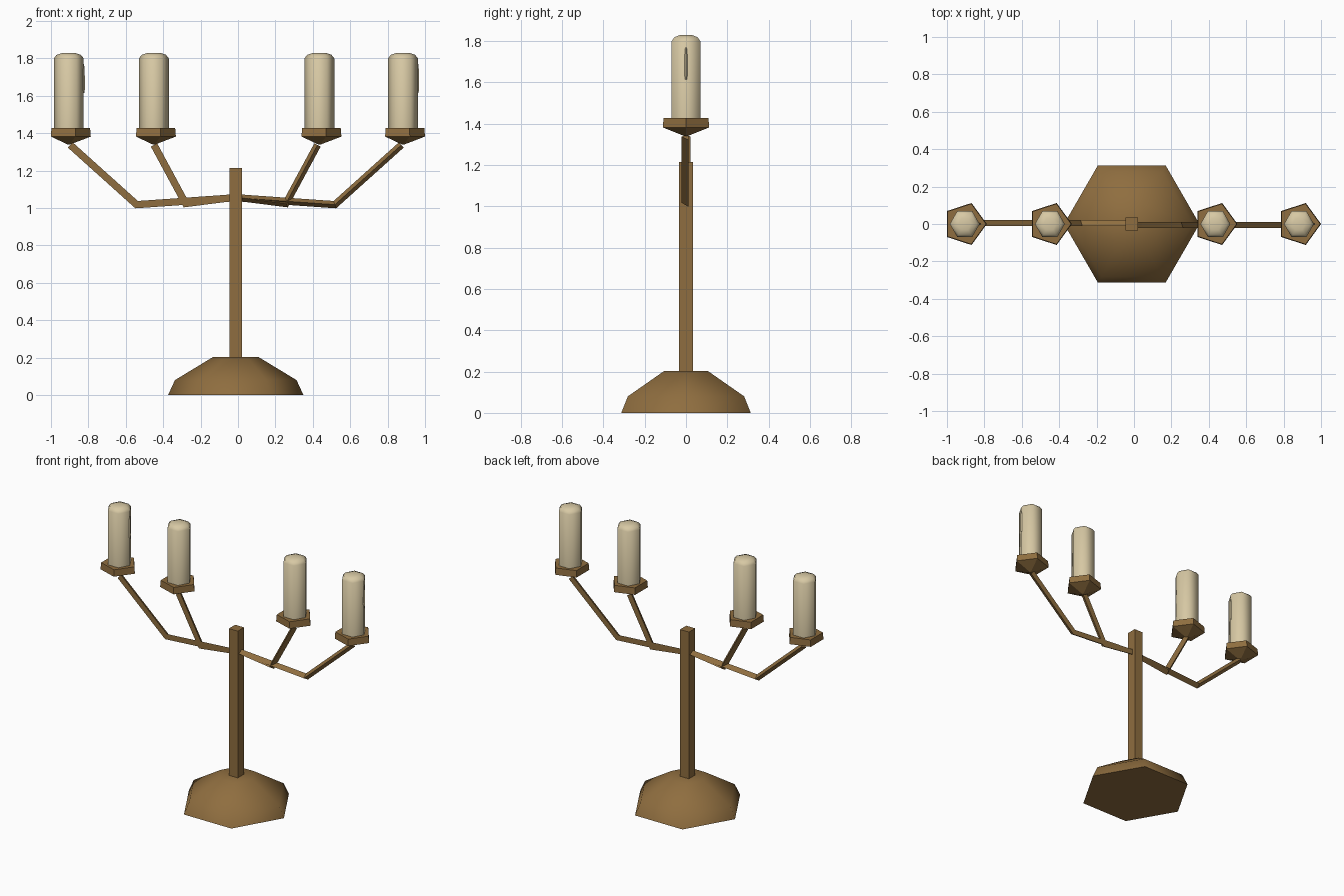
import bpy, bmesh, math
from mathutils import Vector

if "Cube" in bpy.data.objects:
    bpy.data.objects.remove(bpy.data.objects["Cube"])

CX = -0.012  # axis of the stand


def material(name, rgb):
    m = bpy.data.materials.new(name)
    m.diffuse_color = (*rgb, 1)
    m.use_nodes = True
    m.node_tree.nodes["Principled BSDF"].inputs["Base Color"].default_value = m.diffuse_color
    return m


bronze = material("aged bronze", (0.275, 0.155, 0.05))
wax = material("candle wax", (0.68, 0.58, 0.37))


def finish(name, bm, mat, smooth=None):
    bmesh.ops.recalc_face_normals(bm, faces=bm.faces)
    me = bpy.data.meshes.new(name)
    bm.to_mesh(me)
    bm.free()
    ob = bpy.data.objects.new(name, me)
    bpy.context.collection.objects.link(ob)
    me.materials.append(mat)
    if smooth:
        bpy.ops.object.select_all(action='DESELECT')
        ob.select_set(True)
        bpy.context.view_layer.objects.active = ob
        bpy.ops.object.shade_smooth_by_angle(angle=math.radians(smooth))
    return ob


def skin(bm, rings):
    """Bridge successive closed rings of points and cap both ends."""
    vs = [[bm.verts.new(p) for p in r] for r in rings]
    n = len(vs[0])
    for a, b in zip(vs, vs[1:]):
        for i in range(n):
            j = (i + 1) % n
            bm.faces.new((a[i], a[j], b[j], b[i]))
    bm.faces.new(vs[0][::-1])
    bm.faces.new(vs[-1])


def turned(name, profile, sides, x, mat, smooth=None, y=0, turn=0):
    """Stack of polygon rings from (radius, z) pairs."""
    bm = bmesh.new()
    skin(bm, [[(x + r * math.cos(turn + 2 * math.pi * i / sides),
                y + r * math.sin(turn + 2 * math.pi * i / sides), z)
               for i in range(sides)] for r, z in profile])
    return finish(name, bm, mat, smooth)


def arm(name, path, r, side):
    """Triangular bar along an (x, z) path; side 1 is a half turn of side -1."""
    pts = [Vector((x, 0, z)) for x, z in path]
    dirs = [(b - a).normalized() for a, b in zip(pts, pts[1:])]
    rings = []
    for i, p in enumerate(pts):
        d0, d1 = dirs[max(i - 1, 0)], dirs[min(i, len(dirs) - 1)]
        t = (d0 + d1).normalized()
        n = Vector((-t.z, 0, t.x)) / max(t.dot(d0), 0.5)
        ring = []
        for k in range(3):
            a = 2 * math.pi * k / 3
            q = p + n * r * math.sin(a) + Vector((0, r * math.cos(a), 0))
            ring.append((CX - side * q.x, -side * q.y, q.z))
        rings.append(ring)
    bm = bmesh.new()
    skin(bm, rings)
    return finish(name, bm, bronze)


# Foot and square post
turned("base", [(0.362, 0), (0.325, 0.08), (0.122, 0.203)], 6, CX, bronze, 65)
turned("post", [(0.048, 0.18), (0.048, 1.215)], 4, CX, bronze, turn=math.pi / 4)

# Forked arms
for side, label in ((-1, "left"), (1, "right")):
    arm(label + "_outer_arm",
        [(0, 1.055), (-0.53, 1.018), (-0.885, 1.337)], 0.022, side)
    arm(label + "_inner_arm",
        [(0, 1.058), (-0.268, 1.024), (-0.437, 1.337)], 0.022, side)

# Pentagonal drip cups and candles
for x, label in ((-0.905, "left_outer"), (-0.45, "left_inner"),
                 (0.435, "right_inner"), (0.882, "right_outer")):
    turned(label + "_cup", [(0.008, 1.34), (0.118, 1.382), (0.114, 1.428)],
           5, x, bronze)
    turned(label + "_candle", [(0.08, 1.41), (0.08, 1.8), (0.065, 1.819),
                               (0.035, 1.829)], 6, x, wax, 65)
    if "outer" in label:  # run of melted wax
        turned(label + "_drip", [(0.004, 1.615), (0.008, 1.64), (0.006, 1.74),
                                 (0.003, 1.77)], 4, x + 0.079, wax, 65)
